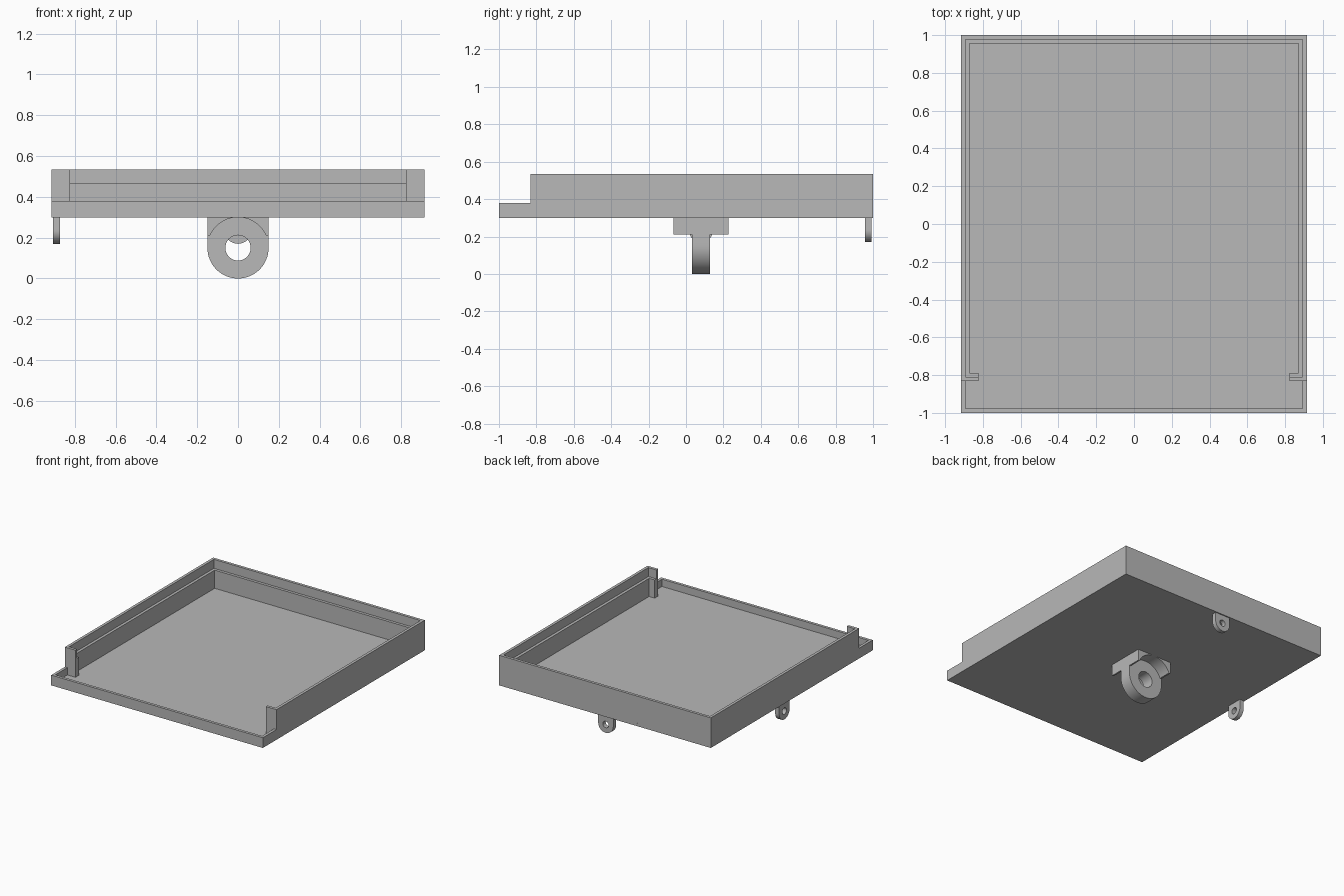
import bpy, bmesh, math

cube = bpy.data.objects.get("Cube")
if cube:
    bpy.data.objects.remove(cube, do_unlink=True)

grey = bpy.data.materials.new("plain grey")
grey.use_nodes = True
colour = (0.48, 0.48, 0.48, 1)
grey.diffuse_color = colour
grey.node_tree.nodes["Principled BSDF"].inputs["Base Color"].default_value = colour


def finish(name, bm, smooth=False):
    bmesh.ops.recalc_face_normals(bm, faces=bm.faces)
    mesh = bpy.data.meshes.new(name)
    bm.to_mesh(mesh)
    bm.free()
    mesh.materials.append(grey)
    ob = bpy.data.objects.new(name, mesh)
    bpy.context.collection.objects.link(ob)
    if smooth:
        bpy.ops.object.select_all(action="DESELECT")
        ob.select_set(True)
        bpy.context.view_layer.objects.active = ob
        bpy.ops.object.shade_smooth_by_angle(angle=math.radians(30))
    return ob


def prism(name, points, lo, hi, place=lambda u, v, w: (u, v, w), smooth=False):
    """Extrude a closed outline from lo to hi; place maps it into space."""
    bm = bmesh.new()
    ends = [[bm.verts.new(place(u, v, w)) for u, v in points] for w in (lo, hi)]
    for ring in ends:
        bm.faces.new(ring)
    n = len(points)
    for i in range(n):
        j = (i + 1) % n
        bm.faces.new((ends[0][i], ends[0][j], ends[1][j], ends[1][i]))
    return finish(name, bm, smooth)


def both_sides(half):
    """Close an outline by mirroring its right half across x = 0."""
    return half + [(-x, y) for x, y in reversed(half)]


def lug(name, radius, hole, centre_z, lo, hi, place, steps=64):
    """Plate with a round lower end, a square top and a round hole."""
    bm = bmesh.new()
    loops = []
    for i in range(steps):
        a = 2 * math.pi * i / steps
        c, s = math.cos(a), math.sin(a)
        reach = radius / max(abs(c), s) if s > 0 else radius
        loops.append([bm.verts.new(place(r * c, centre_z + r * s, w))
                      for r, w in ((reach, lo), (reach, hi), (hole, hi), (hole, lo))])
    for i in range(steps):
        p, q = loops[i], loops[(i + 1) % steps]
        for k in range(4):
            m = (k + 1) % 4
            bm.faces.new((p[k], q[k], q[m], p[m]))
    return finish(name, bm, True)


def facing_y(u, v, w):
    return (u, w, v)


def facing_x(u, v, w):
    return (w, u + AXIS_Y, v)


W, FRONT, RETURN = 0.915, -0.832, 0.823   # half width, wall end, return tip
BASE, FLOOR, LIP, SHELF, TOP = 0.30, 0.323, 0.38, 0.465, 0.535
T = 0.022                                 # wall thickness
AXIS_Y = 0.08                             # hinge position


def wall_outline(a, b):
    return both_sides([(W - a, 1 - a), (W - a, FRONT + a), (RETURN, FRONT + a),
                       (RETURN, FRONT + b), (W - b, FRONT + b), (W - b, 1 - b)])


# Tray
prism("tray_floor", both_sides([(W, -1), (W, 1)]), BASE, FLOOR)
prism("tray_wall", wall_outline(0, T), FLOOR, TOP)
prism("inner_shelf", wall_outline(T, 2 * T), FLOOR, SHELF)
prism("front_lip", both_sides([(W - T, -1 + T), (W - T, FRONT), (W, FRONT), (W, -1)]),
      FLOOR, LIP)

# Central lug with arched shoulders on either side of it
R = 0.15
lug("central_lug", R, 0.062, R, AXIS_Y - 0.048, AXIS_Y + 0.048, facing_y)
shoulder_z = 0.21
start = math.asin((shoulder_z - R) / R)
arc = []
for i in range(17):
    a = start + (math.pi / 2 - start) * i / 16
    arc.append((R * math.cos(a), R + R * math.sin(a)))
corner = [(R, BASE), (R, shoulder_z)] + arc
for side, sign in (("left", 1), ("right", -1)):
    prism(side + "_shoulder", [(sign * x, z) for x, z in corner],
          AXIS_Y - 0.147, AXIS_Y + 0.147, facing_y, True)

# Small tabs under the back edge and the right edge
lug("back_tab", 0.065, 0.025, 0.235, 0.956, 0.991, facing_y)
lug("right_tab", 0.065, 0.025, 0.235, -0.907, -0.873, facing_x)
